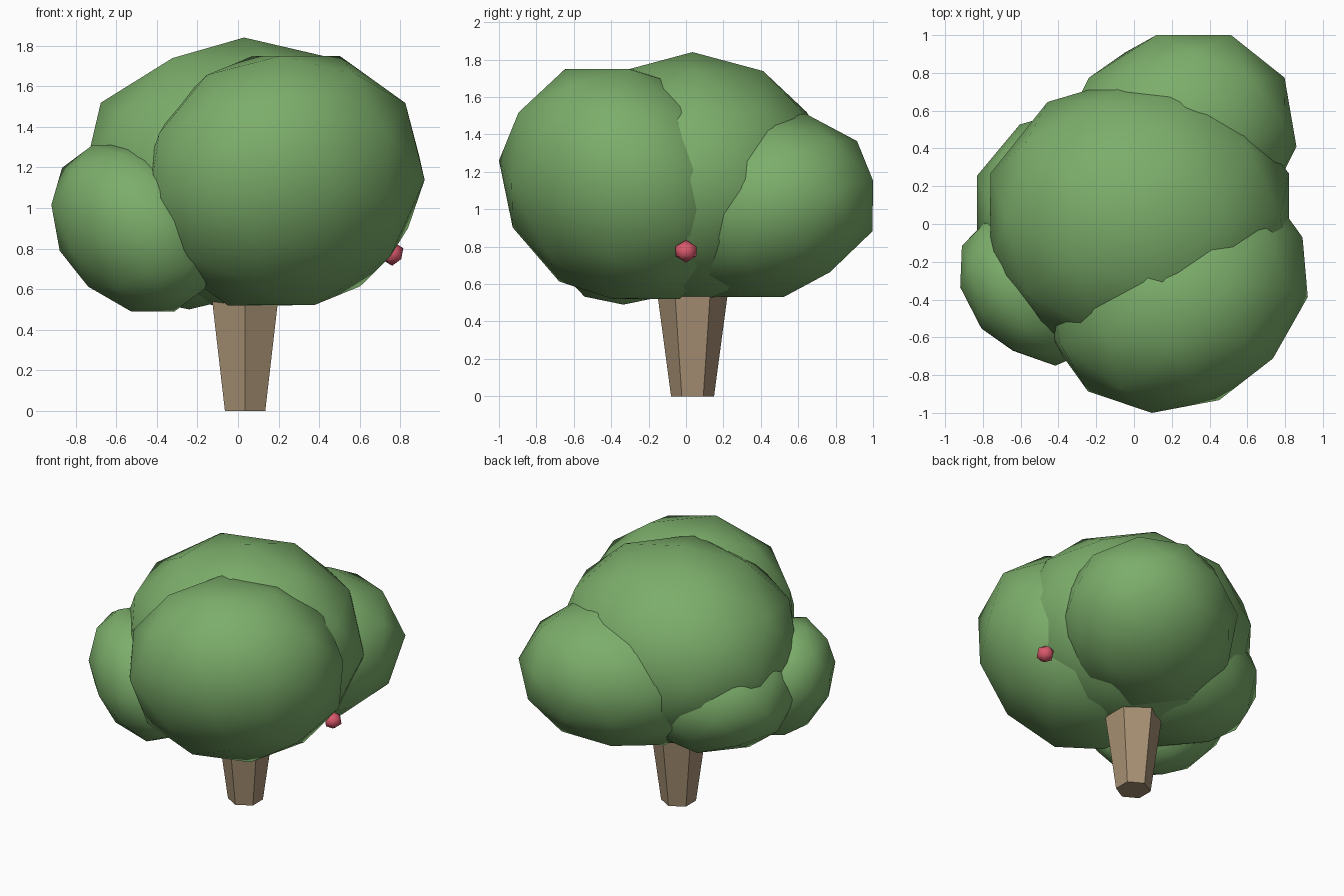
import bpy
import bmesh
from math import radians
from mathutils import Matrix, Vector

cube = bpy.data.objects.get("Cube")
if cube:
    bpy.data.objects.remove(cube, do_unlink=True)


def make_material(name, color):
    mat = bpy.data.materials.new(name)
    mat.use_nodes = True
    mat.diffuse_color = (*color, 1)
    mat.node_tree.nodes["Principled BSDF"].inputs["Base Color"].default_value = (*color, 1)
    return mat


leaf_green = make_material("leaf green", (0.20, 0.42, 0.145))
bark_brown = make_material("bark brown", (0.39, 0.285, 0.175))
fruit_red = make_material("fruit red", (0.70, 0.10, 0.15))


def add_object(name, bm, mat, smooth):
    mesh = bpy.data.meshes.new(name)
    bm.to_mesh(mesh)
    bm.free()
    mesh.materials.append(mat)
    for face in mesh.polygons:
        face.use_smooth = smooth
    obj = bpy.data.objects.new(name, mesh)
    bpy.context.collection.objects.link(obj)
    return obj


def add_blob(name, low, high, mat, turn=0, tilt=0, lean=(0, 0, 0), detail=2):
    """Low-poly ball, turned, tilted and leaned (x by z, y by z, x by y),
    then fitted to the box low..high."""
    bm = bmesh.new()
    bmesh.ops.create_icosphere(bm, subdivisions=detail, radius=1)
    spin = Matrix.Rotation(radians(turn), 3, "Z") @ Matrix.Rotation(radians(tilt), 3, "Y")
    xz, yz, xy = lean
    shape = Matrix(((1, xy, xz), (0, 1, yz), (0, 0, 1))) @ spin
    bmesh.ops.transform(bm, matrix=shape.to_4x4(), verts=bm.verts)
    for axis in range(3):
        values = [v.co[axis] for v in bm.verts]
        start, size = min(values), max(values) - min(values)
        for v in bm.verts:
            v.co[axis] = low[axis] + (v.co[axis] - start) / size * (high[axis] - low[axis])
    return add_object(name, bm, mat, True)


# Foliage: a domed crown on a wide base, with three lobes around it
add_blob("crown_top", (-0.76, -0.72, 0.485), (0.82, 0.79, 1.84), leaf_green)
add_blob("crown_base", (-0.83, -0.45, 0.50), (0.35, 0.63, 1.36), leaf_green)
add_blob("crown_front_left", (-0.47, -1.0, 0.52), (0.92, 0.32, 1.75), leaf_green,
         turn=-34, tilt=37, lean=(0.06, -0.12, 0.13))
add_blob("crown_back_left", (-0.42, -0.18, 0.53), (0.86, 1.0, 1.51), leaf_green,
         turn=90, tilt=-16, lean=(0.05, 0.1, 0.15))
add_blob("crown_front_right", (-0.92, -0.75, 0.49), (-0.11, 0.08, 1.31), leaf_green,
         tilt=-16, lean=(-0.25, 0, -0.25))

# Trunk: six-sided, widening upward into the foliage
bm = bmesh.new()
bmesh.ops.create_cone(bm, cap_ends=True, segments=6, radius1=0.115, radius2=0.195, depth=0.6)
bmesh.ops.translate(bm, verts=bm.verts, vec=Vector((0.035, 0.035, 0.3)))
add_object("trunk", bm, bark_brown, False)

# Single small fruit hanging under the foliage
add_blob("fruit", (0.705, -0.055, 0.715), (0.815, 0.055, 0.835), fruit_red, detail=1)
